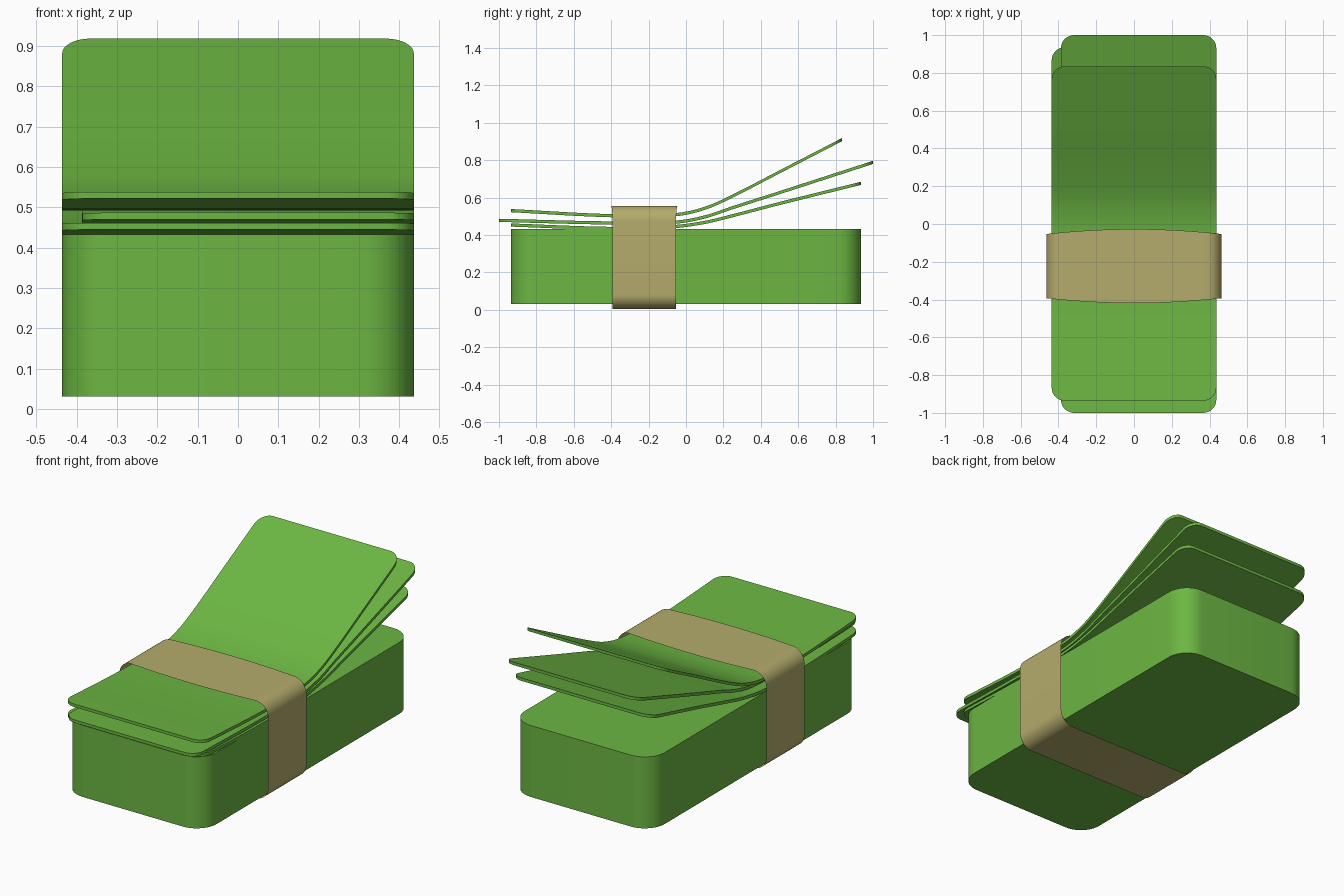
import bpy, bmesh, math

if "Cube" in bpy.data.objects:
    bpy.data.objects.remove(bpy.data.objects["Cube"])


def material(name, rgb):
    m = bpy.data.materials.new(name)
    m.diffuse_color = (*rgb, 1)
    m.use_nodes = True
    m.node_tree.nodes["Principled BSDF"].inputs["Base Color"].default_value = m.diffuse_color
    return m


GREEN = material("paper_green", (0.15, 0.47, 0.055))
TAN = material("band_tan", (0.46, 0.41, 0.15))


def make_object(name, bm, mat):
    bmesh.ops.recalc_face_normals(bm, faces=bm.faces)
    mesh = bpy.data.meshes.new(name)
    bm.to_mesh(mesh)
    bm.free()
    mesh.materials.append(mat)
    ob = bpy.data.objects.new(name, mesh)
    bpy.context.collection.objects.link(ob)
    bpy.ops.object.select_all(action='DESELECT')
    ob.select_set(True)
    bpy.context.view_layer.objects.active = ob
    bpy.ops.object.shade_smooth_by_angle(angle=math.radians(35))
    return ob


def rounded_rect(hx, hy, r, n=10):
    pts = []
    for k, (sx, sy) in enumerate(((1, 1), (-1, 1), (-1, -1), (1, -1))):
        for i in range(n + 1):
            a = math.pi / 2 * (k + i / n)
            pts.append((sx * (hx - r) + r * math.cos(a), sy * (hy - r) + r * math.sin(a)))
    return pts


# Main stack of paper
bm = bmesh.new()
base = bm.faces.new([bm.verts.new((x, y, 0.03)) for x, y in rounded_rect(0.436, 0.936, 0.125)])
top = bmesh.ops.extrude_face_region(bm, geom=[base], use_keep_orig=True)
bmesh.ops.translate(bm, vec=(0, 0, 0.402), verts=[v for v in top["geom"] if isinstance(v, bmesh.types.BMVert)])
make_object("note_stack", bm, GREEN)


def curve_z(pts, y):
    """Smooth height along a short list of (y, z) points."""
    n = len(pts) - 1
    slope = [(pts[min(i + 1, n)][1] - pts[max(i - 1, 0)][1]) /
             (pts[min(i + 1, n)][0] - pts[max(i - 1, 0)][0]) for i in range(n + 1)]
    i = next((k for k in range(n) if y <= pts[k + 1][0]), n - 1)
    (y0, z0), (y1, z1) = pts[i], pts[i + 1]
    h = y1 - y0
    t = (y - y0) / h
    return ((2 * t**3 - 3 * t**2 + 1) * z0 + (t**3 - 2 * t**2 + t) * h * slope[i]
            + (3 * t**2 - 2 * t**3) * z1 + (t**3 - t**2) * h * slope[i + 1])


def loose_note(name, x0, x1, pts, r=0.07, thick=0.017):
    ya, yb = pts[0][0], pts[-1][0]
    arc = [(r * (1 - math.cos(a)), r * (1 - math.sin(a)))
           for a in (math.pi / 2 * i / 8 for i in range(9))]
    rows = [(ya + d, inset) for d, inset in arc]
    rows += [(ya + r + (yb - ya - 2 * r) * i / 48, 0) for i in range(1, 48)]
    rows += [(yb - d, inset) for d, inset in reversed(arc)]
    bm = bmesh.new()
    layers = []
    for dz in (-thick / 2, thick / 2):
        layers.append([[bm.verts.new((x, y, curve_z(pts, y) + dz)) for x in (x0 + s, x1 - s)]
                       for y, s in rows])
    for layer in layers:
        for a, b in zip(layer, layer[1:]):
            bm.faces.new((a[0], a[1], b[1], b[0]))
    low, high = ([r[0] for r in L] + [r[1] for r in reversed(L)] for L in layers)
    for i in range(len(low)):
        j = (i + 1) % len(low)
        bm.faces.new((low[i], low[j], high[j], high[i]))
    make_object(name, bm, GREEN)


# Three loose notes fanning up at the back
loose_note("loose_note_top", -0.436, 0.436,
           [(-0.936, 0.53), (-0.4, 0.503), (-0.06, 0.508), (0.1, 0.542), (0.25, 0.608), (0.5, 0.737), (0.835, 0.91)])
loose_note("loose_note_middle", -0.387, 0.436,
           [(-1.0, 0.478), (-0.4, 0.464), (-0.06, 0.468), (0.1, 0.496), (0.25, 0.546), (0.5, 0.626), (1.0, 0.788)])
loose_note("loose_note_bottom", -0.436, 0.436,
           [(-0.936, 0.453), (-0.4, 0.435), (-0.06, 0.445), (0.1, 0.467), (0.25, 0.503), (0.5, 0.568), (0.936, 0.676)])

# Paper band: thin sleeve with bowed edges on top
loop = rounded_rect(0.463, 0.276, 0.078)
corners = len(loop) // 4
span = [(loop[corners - 1][0] * (2 * i / 20 - 1) * -1, 0.276) for i in range(1, 20)]
loop = loop[:corners] + span + loop[corners:]
bm = bmesh.new()
edges = []
for x, z in loop:
    bow = 0.026 * (1 - (x / 0.463) ** 2) if z > 0.19 else 0
    half = 0.17 + bow
    edges.append([bm.verts.new((x, -0.223 + s * half, z + 0.279)) for s in (-1, 1)])
for a, b in zip(edges, edges[1:] + edges[:1]):
    bm.faces.new((a[0], a[1], b[1], b[0]))
make_object("paper_band", bm, TAN)
